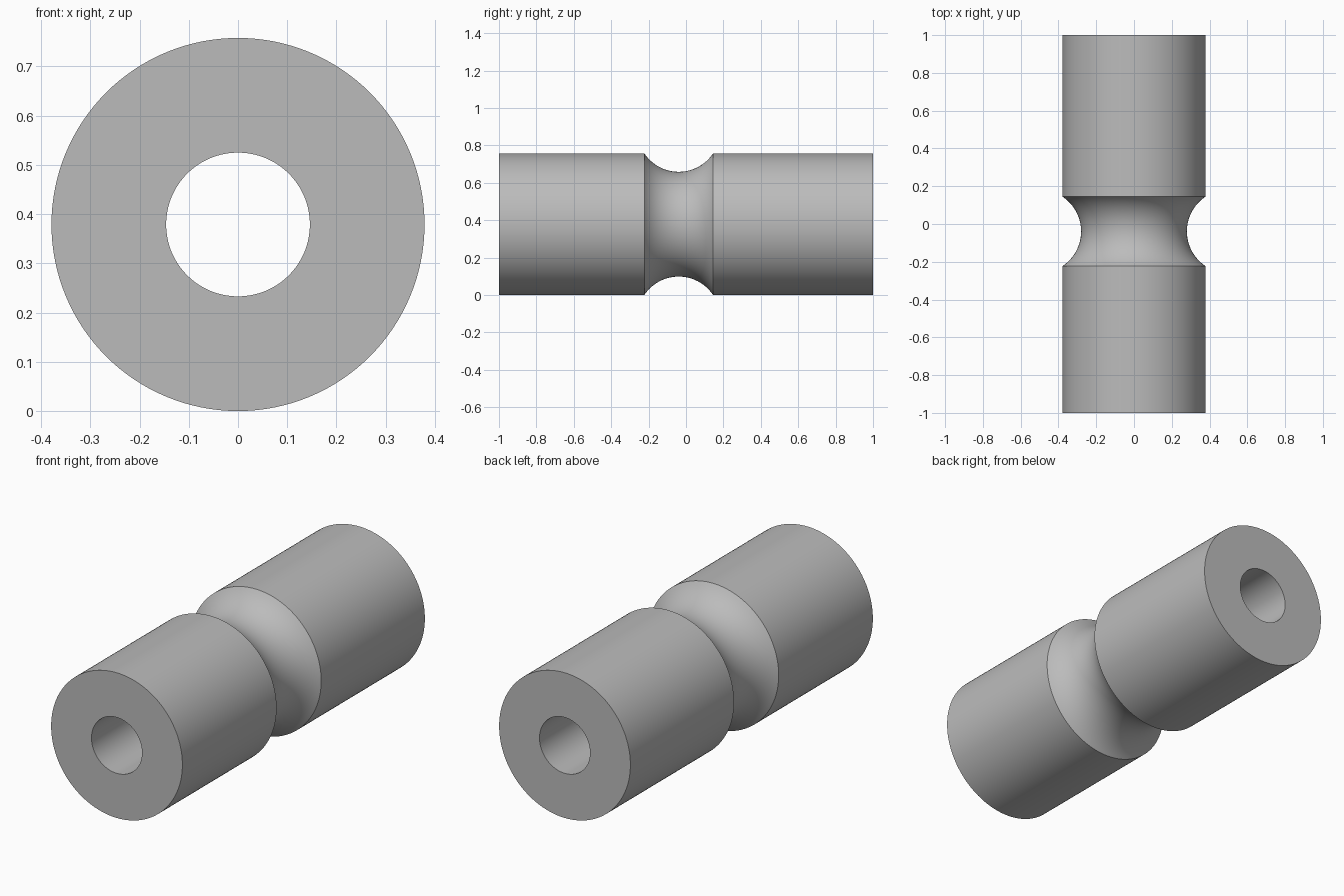
import bpy, bmesh, math

if "Cube" in bpy.data.objects:
    bpy.data.objects.remove(bpy.data.objects["Cube"])

SEGMENTS = 128
OUTER, BORE = 0.379, 0.146
GROOVE_Y, HALF_WIDTH, DEPTH = -0.039, 0.184, 0.099
ARC_R = (HALF_WIDTH ** 2 + DEPTH ** 2) / (2 * DEPTH)
ARC_A = math.asin(HALF_WIDTH / ARC_R)

# Half section as (radius, y): bore, end faces, barrel and round groove
profile = [(BORE, -1), (OUTER, -1)]
STEPS = 24
for i in range(STEPS + 1):
    a = -ARC_A + 2 * ARC_A * i / STEPS
    r = OUTER - DEPTH + ARC_R * (1 - math.cos(a))
    profile.append((r, GROOVE_Y + ARC_R * math.sin(a)))
profile += [(OUTER, 1), (BORE, 1)]

# Spin the section around the y axis
bm = bmesh.new()
rings = []
for r, y in profile:
    rings.append([bm.verts.new((r * math.cos(t), y, OUTER + r * math.sin(t)))
                  for t in (2 * math.pi * k / SEGMENTS for k in range(SEGMENTS))])
for i, ring in enumerate(rings):
    nxt = rings[(i + 1) % len(rings)]
    for k in range(SEGMENTS):
        j = (k + 1) % SEGMENTS
        bm.faces.new((ring[k], ring[j], nxt[j], nxt[k]))
bmesh.ops.recalc_face_normals(bm, faces=bm.faces)
mesh = bpy.data.meshes.new("grooved_sleeve")
bm.to_mesh(mesh)
bm.free()

sleeve = bpy.data.objects.new("grooved_sleeve", mesh)
bpy.context.collection.objects.link(sleeve)

# Plain grey finish
grey = bpy.data.materials.new("grey")
grey.diffuse_color = (0.5, 0.5, 0.5, 1)
grey.use_nodes = True
grey.node_tree.nodes["Principled BSDF"].inputs["Base Color"].default_value = grey.diffuse_color
mesh.materials.append(grey)

# Smooth curves, sharp rims
bpy.context.view_layer.objects.active = sleeve
sleeve.select_set(True)
bpy.ops.object.shade_smooth_by_angle(angle=math.radians(30))
